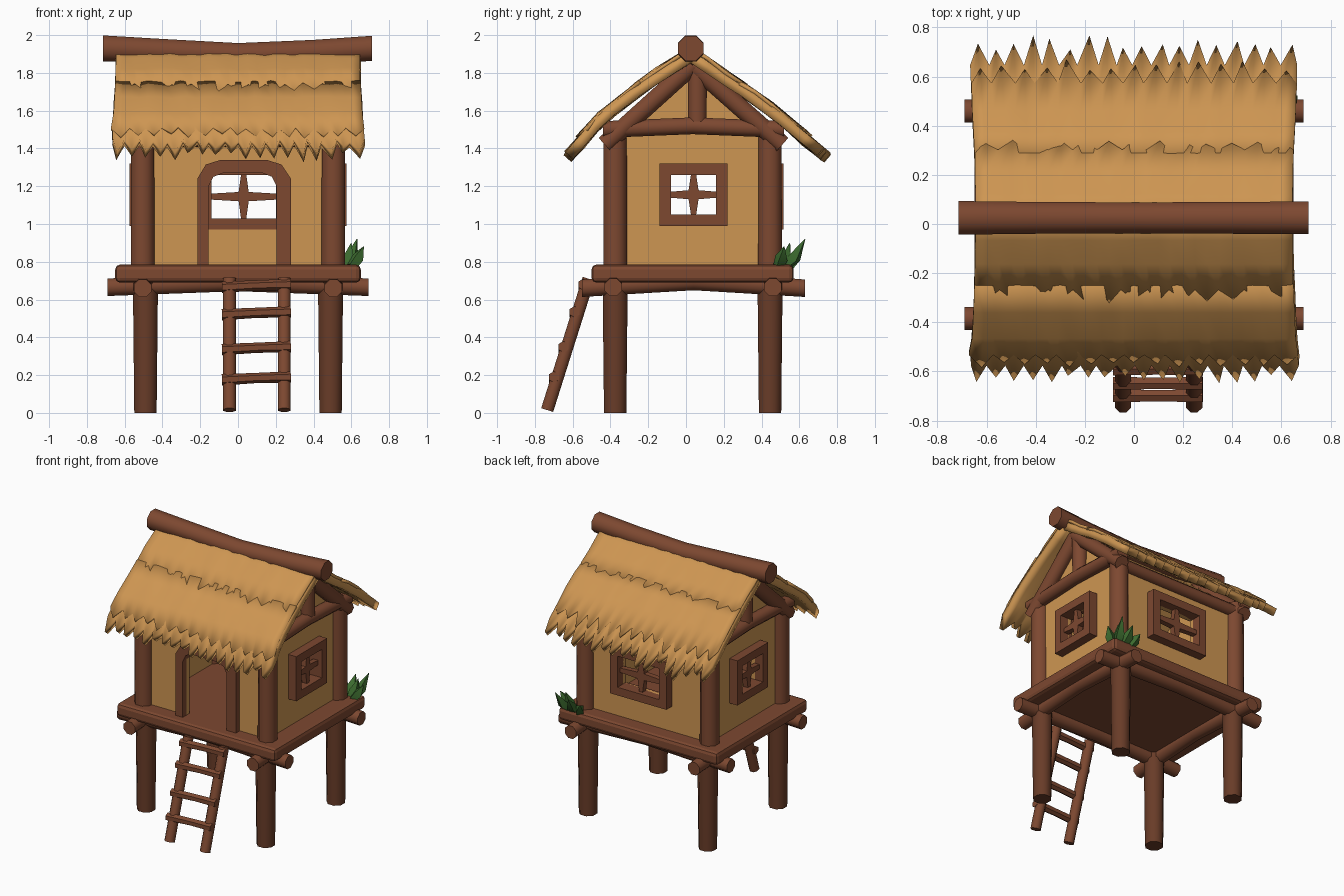
import bpy, bmesh, math, random
from mathutils import Vector

if "Cube" in bpy.data.objects:
    bpy.data.objects.remove(bpy.data.objects["Cube"])

random.seed(4)


def mat(name, rgb):
    m = bpy.data.materials.new(name)
    m.diffuse_color = (*rgb, 1)
    m.use_nodes = True
    m.node_tree.nodes["Principled BSDF"].inputs["Base Color"].default_value = m.diffuse_color
    return m


WOOD = mat("wood", (0.205, 0.065, 0.030))
DARK = mat("dark_wood", (0.14, 0.045, 0.021))
STRAW = mat("straw", (0.617, 0.305, 0.085))
LEAF = mat("leaf", (0.045, 0.145, 0.028))


def finish(name, bm, m, smooth=None, fix=True):
    if fix:
        bmesh.ops.recalc_face_normals(bm, faces=bm.faces[:])
    me = bpy.data.meshes.new(name)
    bm.to_mesh(me)
    bm.free()
    me.materials.append(m)
    if smooth:
        me.shade_smooth()
        me.set_sharp_from_angle(angle=math.radians(smooth))
    ob = bpy.data.objects.new(name, me)
    bpy.context.scene.collection.objects.link(ob)
    return ob


def log(name, pts, radii, m=WOOD, n=8):
    """Tapered faceted log through a nearly straight row of points."""
    bm = bmesh.new()
    pts = [Vector(p) for p in pts]
    d = (pts[-1] - pts[0]).normalized()
    a = d.cross(Vector((0, 0, 1)) if abs(d.z) < 0.9 else Vector((1, 0, 0))).normalized()
    b = d.cross(a)
    rings = []
    for p, r in zip(pts, radii):
        angs = [2 * math.pi * (k + 0.5) / n for k in range(n)]
        rings.append([bm.verts.new(p + (a * math.cos(t) + b * math.sin(t)) * r) for t in angs])
    for r0, r1 in zip(rings, rings[1:]):
        for k in range(n):
            bm.faces.new((r0[k], r0[(k + 1) % n], r1[(k + 1) % n], r1[k]))
    bm.faces.new(rings[0])
    bm.faces.new(rings[-1])
    return finish(name, bm, m, 50)


def prism(name, poly, place, d0, d1, m):
    """Extrude a 2D polygon from depth d0 to d1; place(u, v, d) gives the 3D point."""
    bm = bmesh.new()
    lo = [bm.verts.new(place(u, v, d0)) for u, v in poly]
    hi = [bm.verts.new(place(u, v, d1)) for u, v in poly]
    bm.faces.new(lo)
    bm.faces.new(hi)
    for k in range(len(poly)):
        j = (k + 1) % len(poly)
        bm.faces.new((lo[k], lo[j], hi[j], hi[k]))
    return finish(name, bm, m)


def band(name, outer, inner, place, d0, d1, closed, m=WOOD):
    """Frame between two matching outlines."""
    bm = bmesh.new()
    rings = [[bm.verts.new(place(u, v, d)) for u, v in line]
             for line, d in ((outer, d0), (outer, d1), (inner, d1), (inner, d0))]
    n = len(outer)
    for k in range(n if closed else n - 1):
        j = (k + 1) % n
        for s in range(4):
            a, b = rings[s], rings[(s + 1) % 4]
            bm.faces.new((a[k], a[j], b[j], b[k]))
    if not closed:
        bm.faces.new([r[0] for r in rings])
        bm.faces.new([r[-1] for r in rings])
    return finish(name, bm, m)


def rect(u0, u1, v0, v1):
    return [(u0, v0), (u1, v0), (u1, v1), (u0, v1)]


def along_x(u, v, d):
    return (d, u, v)


def along_y(u, v, d):
    return (u, d, v)


# Platform, its log frame and the legs
deck = prism("platform", rect(-0.65, 0.65, 0.69, 0.785), along_y, -0.5, 0.57, WOOD)
bev = deck.modifiers.new("bevel", 'BEVEL')
bev.width = 0.025
bev.segments = 2
for y, tag in ((-0.385, "front"), (0.46, "back")):
    log(f"{tag}_floor_log", [(-0.69, y, 0.665), (0, y, 0.695), (0.69, y, 0.665)], [0.05, 0.055, 0.05])
for x, tag in ((-0.505, "left"), (0.505, "right")):
    log(f"{tag}_floor_log", [(x, -0.55, 0.66), (x, 0.04, 0.7), (x, 0.63, 0.66)], [0.05, 0.055, 0.05])
    for y, end in ((-0.375, "front"), (0.445, "back")):
        xl = math.copysign(0.49, x)
        log(f"{end}_{tag}_leg", [(xl, y, 0), (xl, y, 0.7)], [0.064, 0.072], DARK)
        # corner posts of the hut
        log(f"{end}_{tag}_post", [(x, y, 0.77), (x, y, 1.5)], [0.068, 0.066])

# Hollow hut with gables, cut by door and windows
walls = prism("walls", [(-0.38, 0.77), (0.45, 0.77), (0.45, 1.5), (0.035, 1.83), (-0.38, 1.5)],
              along_x, -0.51, 0.51, STRAW)
door_in = [(-0.155, 0.78), (-0.155, 1.2), (-0.13, 1.25), (-0.08, 1.27),
           (0.13, 1.27), (0.18, 1.25), (0.205, 1.2), (0.205, 0.78)]
door_out = [(-0.215, 0.78), (-0.215, 1.24), (-0.17, 1.315), (-0.09, 1.34),
            (0.15, 1.34), (0.23, 1.315), (0.28, 1.24), (0.28, 0.78)]
side_in, back_in = rect(-0.08, 0.16, 1.05, 1.26), rect(-0.14, 0.2, 1.03, 1.26)
cutters = [
    prism("room_cutter", [(-0.35, 0.7), (0.42, 0.7), (0.42, 1.48), (0.035, 1.79), (-0.35, 1.48)],
          along_x, -0.48, 0.48, STRAW),
    prism("door_cutter", [(u, v - 0.05 if v < 0.8 else v) for u, v in door_in], along_y, -0.5, -0.3, STRAW),
    prism("side_window_cutter", side_in, along_x, -0.7, 0.7, STRAW),
    prism("back_window_cutter", back_in, along_y, 0.3, 0.6, STRAW)]
for c in cutters:
    c.hide_render = True
    c.hide_viewport = True
    mod = walls.modifiers.new(c.name, 'BOOLEAN')
    mod.operation = 'DIFFERENCE'
    mod.solver = 'EXACT'
    mod.object = c

# Door frame and windows with crossbars
band("door_frame", door_out, door_in, along_y, -0.425, -0.345, False)


def window(name, hole, margin, place, d0, d1):
    (u0, v0), (u1, v1) = hole[0], hole[2]
    band(name + "_frame", rect(u0 - margin, u1 + margin, v0 - margin, v1 + margin), hole, place, d0, d1, True)
    uc, vc = (u0 + u1) / 2, (v0 + v1) / 2
    a, b = d0 + (d1 - d0) * 0.3, d0 + (d1 - d0) * 0.7
    # bars swell towards the middle
    prism(name + "_upright", [(uc - 0.014, v0), (uc + 0.014, v0), (uc + 0.03, vc), (uc + 0.014, v1),
                              (uc - 0.014, v1), (uc - 0.03, vc)], place, a, b, WOOD)
    prism(name + "_crossbar", [(u0, vc - 0.016), (uc, vc - 0.026), (u1, vc - 0.016), (u1, vc + 0.016),
                               (uc, vc + 0.026), (u0, vc + 0.016)], place, a, b, WOOD)


window("right_window", side_in, 0.06, along_x, 0.475, 0.575)
window("left_window", side_in, 0.06, along_x, -0.575, -0.475)
window("back_window", back_in, 0.06, along_y, 0.415, 0.515)

# Wall plates, gable beams, rafters and king posts
for y, tag in ((-0.385, "front"), (0.455, "back")):
    log(f"{tag}_wall_plate", [(-0.52, y, 1.45), (0.52, y, 1.45)], [0.045, 0.045])
for s, tag in ((-1, "left"), (1, "right")):
    x = s * 0.535
    log(f"{tag}_gable_beam", [(x, -0.44, 1.5), (x, 0.035, 1.52), (x, 0.52, 1.5)], [0.048] * 3)
    log(f"{tag}_king_post", [(x - s * 0.01, 0.06, 1.5), (x - s * 0.01, 0.06, 1.84)], [0.052, 0.056])
    for y, end in ((-0.43, "front"), (0.51, "back")):
        log(f"{tag}_{end}_rafter", [(x, y, 1.42), (x, 0.035, 1.84)], [0.052, 0.052])

# Thatched roof in overlapping ragged courses
FRONT = [(0.03, 1.92), (-0.2, 1.78), (-0.46, 1.58), (-0.62, 1.41)]
BACK = [(0.03, 1.92), (0.25, 1.77), (0.45, 1.635), (0.72, 1.415)]


def thatch(name, prof, u0, u1, jag, lift, thick, cols=36, rows=6):
    def at(u):
        s = min(int(u * 3), 2)
        t = u * 3 - s
        (ya, za), (yb, zb) = prof[s], prof[s + 1]
        return ya + (yb - ya) * t, za + (zb - za) * t
    bm = bmesh.new()
    grid = []
    for r in range(rows + 1):
        line = []
        for c in range(cols + 1):
            u = u0 + (u1 - u0) * r / rows
            x = -1 + 2 * c / cols
            dz = random.uniform(-0.006, 0.006)
            if r == rows:
                u += (jag if c % 2 else 0) * random.uniform(0.5, 1)
                x += random.uniform(-0.012, 0.012)
                dz -= random.uniform(0, 0.012)
            y, z = at(u)
            line.append(bm.verts.new((x * (0.645 + 0.03 * u * u), y, z + lift + dz)))
        grid.append(line)
    for r in range(rows):
        for c in range(cols):
            bm.faces.new((grid[r][c], grid[r][c + 1], grid[r + 1][c + 1], grid[r + 1][c]))
    bm.normal_update()
    if sum(f.normal.z for f in bm.faces) < 0:
        bmesh.ops.reverse_faces(bm, faces=bm.faces[:])
    ob = finish(name, bm, STRAW, 40, False)
    sol = ob.modifiers.new("thickness", 'SOLIDIFY')
    sol.thickness = thick
    sol.offset = -1


for prof, tag in ((FRONT, "front"), (BACK, "back")):
    thatch(f"{tag}_thatch_base", prof, 0.0, 0.91, 0.15, 0.0, 0.055)
    thatch(f"{tag}_thatch_lower", prof, 0.4, 0.82, 0.12, 0.014, 0.02, 30, 3)
    thatch(f"{tag}_thatch_upper", prof, 0.0, 0.42, 0.07, 0.02, 0.02, 26, 3)

# Sagging ridge log
log("ridge_log", [(-0.715, 0.025, 1.93), (-0.4, 0.025, 1.915), (0, 0.025, 1.895), (0.4, 0.025, 1.91),
                  (0.71, 0.025, 1.93)], [0.074, 0.07, 0.068, 0.07, 0.072])

# Ladder
for x, tag in ((-0.045, "left"), (0.245, "right")):
    log(f"{tag}_ladder_rail", [(x, -0.735, 0.015), (x, -0.515, 0.71)], [0.036, 0.036])
for i, z in enumerate((0.185, 0.345, 0.53, 0.675)):
    y = -0.735 + 0.22 * (z - 0.015) / 0.695 - 0.018
    log(f"ladder_rung_{i + 1}", [(-0.085, y, z - 0.01), (0.1, y, z), (0.28, y, z + 0.005)], [0.03, 0.027, 0.03], n=6)

# Plant on the back right corner
for i, (x, y, tx, ty, tz) in enumerate(((0.58, 0.52, 0.63, 0.63, 0.92), (0.6, 0.49, 0.665, 0.52, 0.88),
                                        (0.54, 0.53, 0.53, 0.62, 0.89), (0.49, 0.54, 0.45, 0.6, 0.86),
                                        (0.57, 0.51, 0.6, 0.55, 0.9))):
    log(f"plant_leaf_{i + 1}", [(x, y, 0.775), ((x + tx) / 2, (y + ty) / 2, 0.82), (tx, ty, tz)],
        [0.03, 0.036, 0.002], LEAF, 4)
